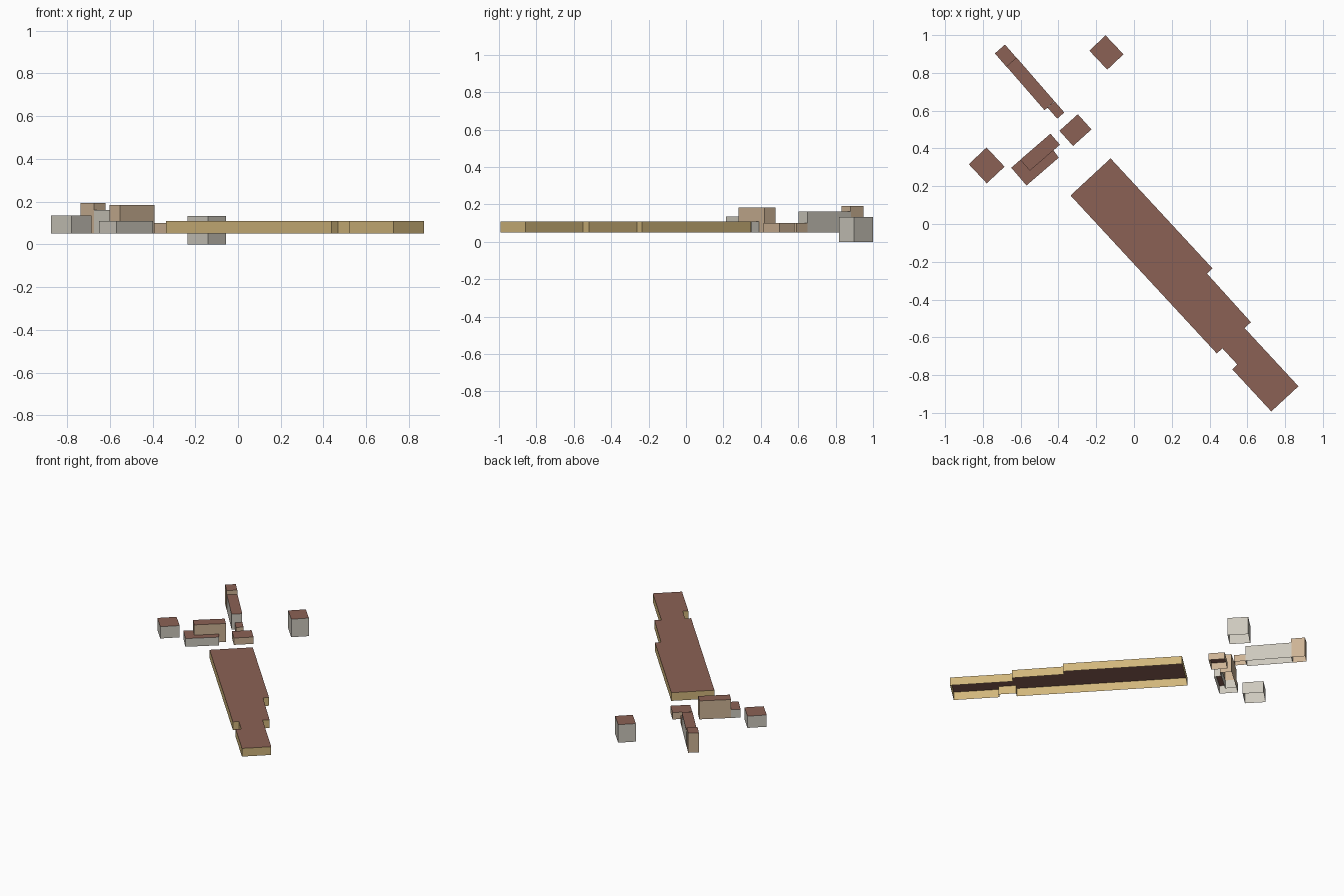
import bpy
import bmesh
from math import radians
from mathutils import Matrix, Vector

default = bpy.data.objects.get("Cube")
if default:
    bpy.data.objects.remove(default, do_unlink=True)


def make_material(name, colour):
    material = bpy.data.materials.new(name)
    material.use_nodes = True
    rgba = (*colour, 1)
    material.diffuse_color = rgba
    material.node_tree.nodes["Principled BSDF"].inputs["Base Color"].default_value = rgba
    return material


ROOF = make_material("brown roof", (0.26, 0.12, 0.09))
SAND = make_material("sand wall", (0.64, 0.47, 0.2))
GREY = make_material("pale grey wall", (0.61, 0.58, 0.51))
BEIGE = make_material("beige wall", (0.61, 0.45, 0.3))

GROUND = 0.05


def building(name, outline, origin, angle, top, wall, base=GROUND):
    """Flat-roofed shell, open underneath, from an anticlockwise outline."""
    place = Matrix.Translation((*origin, 0)) @ Matrix.Rotation(radians(angle), 4, "Z")
    bm = bmesh.new()
    lower = [bm.verts.new(place @ Vector((u, v, base))) for u, v in outline]
    upper = [bm.verts.new(place @ Vector((u, v, top))) for u, v in outline]
    for i in range(len(outline)):
        j = (i + 1) % len(outline)
        bm.faces.new((lower[i], lower[j], upper[j], upper[i]))
    roof = bm.faces.new(upper)
    roof.material_index = 1
    mesh = bpy.data.meshes.new(name)
    bm.to_mesh(mesh)
    bm.free()
    mesh.materials.append(wall)
    mesh.materials.append(ROOF)
    obj = bpy.data.objects.new(name, mesh)
    bpy.context.collection.objects.link(obj)
    return obj


def block(name, centre, length, width, angle, top, wall, base=GROUND):
    """Rectangular building turned about its centre."""
    u, v = length / 2, width / 2
    outline = [(-u, -v), (u, -v), (u, v), (-u, v)]
    return building(name, outline, centre, angle, top, wall, base)


# Long hall with stepped sides
hall = [(0, 0), (1.14, 0), (1.14, 0.04), (1.257, 0.04), (1.257, 0.003),
        (1.561, 0.003), (1.561, 0.199), (1.141, 0.199), (1.141, 0.245),
        (0.794, 0.249), (0.794, 0.289), (0, 0.289)]
building("long_hall", hall, (-0.336, 0.151), -47.2, 0.11, SAND)

# Detached cubes, the back one standing lower
block("side_cube", (-0.78, 0.31), 0.139, 0.129, -46.8, 0.136, GREY)
block("back_cube", (-0.146, 0.908), 0.138, 0.118, -46.5, 0.132, GREY, base=0)

# Small link building beside the hall
block("link_building", (-0.31, 0.497), 0.108, 0.131, -48, 0.1, BEIGE)

# Short wing: tall block wrapped by a low corner block
block("wing_tall", (-0.497, 0.38), 0.211, 0.077, 40.8, 0.185, BEIGE)
corner = [(0, 0), (0.225, 0), (0.23, 0.05), (0.065, 0.05), (0.065, 0.124), (0, 0.124)]
building("wing_low", corner, (-0.569, 0.204), 40.8, 0.11, GREY)

# Narrow wing stepping down from its tower to its porch
block("narrow_tower", (-0.679, 0.891), 0.094, 0.071, -49, 0.193, BEIGE)
block("narrow_wing", (-0.548, 0.742), 0.308, 0.071, -49, 0.162, GREY)
block("narrow_porch", (-0.413, 0.603), 0.077, 0.05, -49, 0.1, BEIGE)
